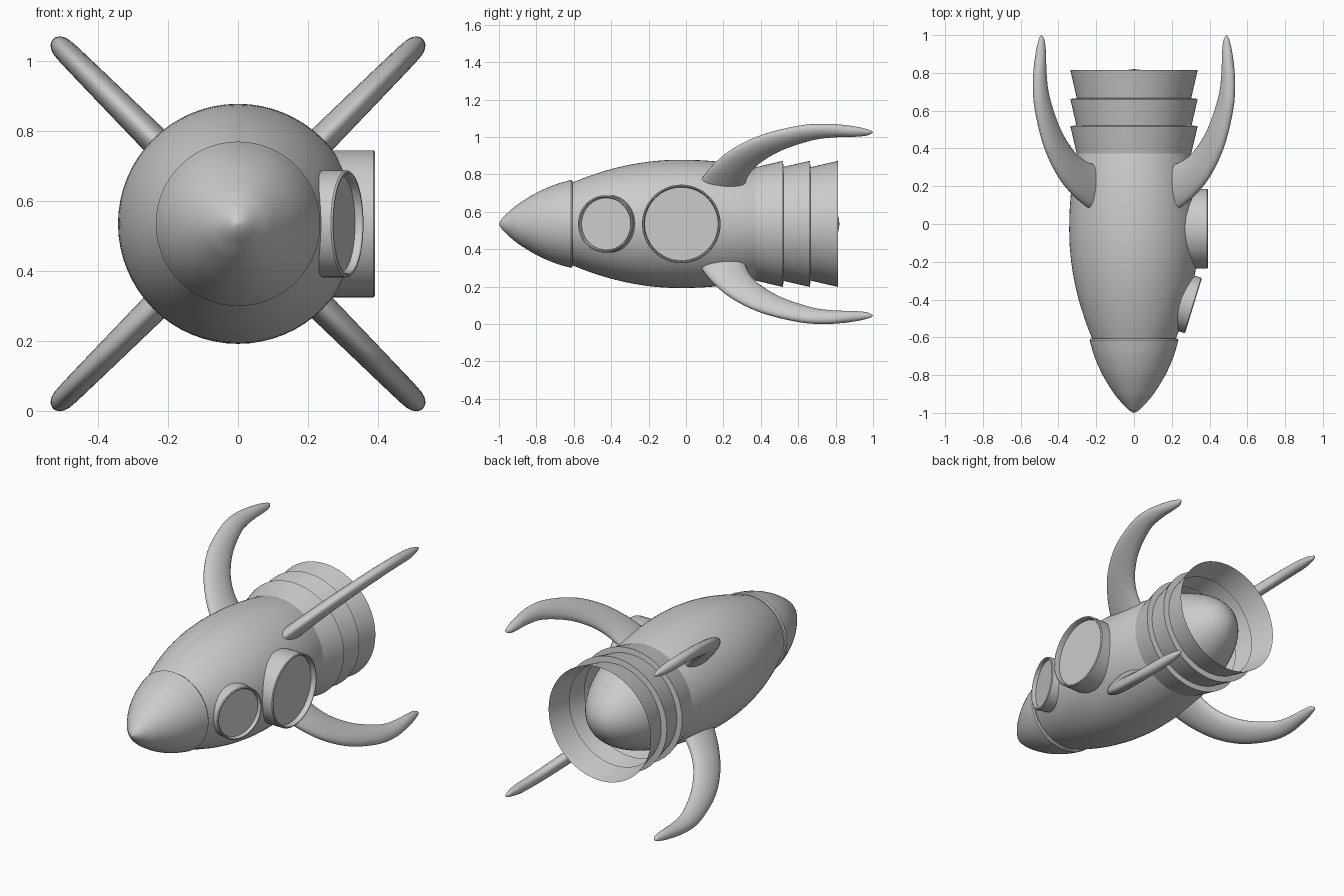
import bpy, bmesh
from math import sin, cos, pi, radians, sqrt
from mathutils import Matrix, Vector

if "Cube" in bpy.data.objects:
    bpy.data.objects.remove(bpy.data.objects["Cube"])

ZC = 0.535  # height of the rocket's long axis


def curve_points(pts, steps=5):
    """Catmull-Rom smoothing through 2D points."""
    p = [Vector(q) for q in pts]
    p = [2 * p[0] - p[1]] + p + [2 * p[-1] - p[-2]]
    out = []
    for i in range(1, len(p) - 2):
        a, b, c, d = p[i - 1:i + 3]
        for s in range(steps):
            t = s / steps
            out.append(0.5 * (2 * b + (c - a) * t + (2 * a - 5 * b + 4 * c - d) * t * t
                              + (3 * b - a - 3 * c + d) * t ** 3))
    return out + [p[-2]]


def loft(name, rings, matrix, angle=30):
    """Skin rings of points; a ring with one point closes to a tip."""
    bm = bmesh.new()
    vs = [[bm.verts.new(co) for co in ring] for ring in rings]
    for a, b in zip(vs, vs[1:]):
        n = max(len(a), len(b))
        for i in range(n):
            j = (i + 1) % n
            if len(a) == 1:
                bm.faces.new((a[0], b[j], b[i]))
            elif len(b) == 1:
                bm.faces.new((a[i], a[j], b[0]))
            else:
                bm.faces.new((a[i], a[j], b[j], b[i]))
    bmesh.ops.recalc_face_normals(bm, faces=bm.faces)
    me = bpy.data.meshes.new(name)
    bm.to_mesh(me)
    bm.free()
    ob = bpy.data.objects.new(name, me)
    bpy.context.collection.objects.link(ob)
    ob.matrix_world = matrix
    bpy.ops.object.select_all(action='DESELECT')
    ob.select_set(True)
    bpy.context.view_layer.objects.active = ob
    bpy.ops.object.shade_smooth_by_angle(angle=radians(angle))
    return ob


def lathe(name, profile, matrix, n=64):
    """Revolve (y, radius) points around the local y axis."""
    rings = []
    for y, r in profile:
        if r < 1e-5:
            rings.append([(0, y, 0)])
        else:
            rings.append([(r * cos(2 * pi * i / n), y, r * sin(2 * pi * i / n))
                          for i in range(n)])
    return loft(name, rings, matrix)


axis = Matrix.Translation((0, 0, ZC))

# Hull: tapered front, elliptical rear that ends as a dome inside the nozzle
front = [(y, 0.343 * (1 - 1.066 * (y + 0.03) ** 2))
         for y in [-0.72 + 0.69 * i / 16 for i in range(16)]]
rear = [(-0.03 + 0.85 * sin(a), 0.343 * cos(a)) for a in [pi / 2 * i / 24 for i in range(25)]]
lathe("hull", front + rear, axis)

# Nose cone with a flat underside
nose = curve_points([(-1, 0), (-0.985, 0.027), (-0.95, 0.062), (-0.9, 0.104),
                     (-0.8, 0.166), (-0.7, 0.21), (-0.615, 0.235)], 4)
lathe("nose_cone", [tuple(p) for p in nose] + [(-0.607, 0.23), (-0.607, 0.15)], axis)

# Flared nozzle rings, open at the back
lathe("nozzle_rings", [(0.372, 0.303), (0.518, 0.337), (0.522, 0.305), (0.662, 0.337),
                       (0.666, 0.303), (0.814, 0.337)], axis)

# Portholes: rim with thin lip and a recessed pane
def porthole(name, centre, tilt, radius, depth, recess):
    m = Matrix.Translation(centre) @ Matrix.Rotation(-pi / 2 - tilt, 4, 'Z')
    inner = radius - 0.012
    lathe(name + "_rim", [(-depth, radius), (-0.005, radius), (0, radius - 0.004),
                          (0, inner + 0.003), (-0.004, inner), (-recess, inner - 0.002)], m)
    lathe(name + "_glass", [(-recess, inner), (-recess, 0)], m)


porthole("large_porthole", (0.392, -0.025, ZC), 0, 0.21, 0.13, 0.03)
porthole("small_porthole", (0.315, -0.432, ZC), radians(17), 0.153, 0.09, 0.022)

# Fins: curved horns given by outer and inner edges as (y, radius)
outer = curve_points([(0.05, 0.25), (0.085, 0.34), (0.15, 0.45), (0.25, 0.563), (0.4, 0.664),
                      (0.6, 0.733), (0.75, 0.747), (0.9, 0.728), (0.965, 0.712), (0.992, 0.703)])
inner = curve_points([(0.31, 0.25), (0.32, 0.32), (0.35, 0.4), (0.41, 0.48), (0.52, 0.567),
                      (0.68, 0.642), (0.8, 0.664), (0.92, 0.669), (0.97, 0.674), (0.992, 0.686)])
rings = []
for k, (o, i) in enumerate(zip(outer, inner)):
    mid, half = (o + i) / 2, (o - i) / 2
    f = k / (len(outer) - 1)
    thick = 0.044 - 0.02 * f
    thick = min(thick, half.length * 0.8)
    rings.append([(thick * sin(a), mid.x + half.x * cos(a), mid.y + half.y * cos(a))
                  for a in [2 * pi * s / 24 for s in range(24)]])
rings.append([(0, 1.0, 0.694)])
for name, deg in (("upper_right", 45), ("lower_right", 135),
                  ("lower_left", 225), ("upper_left", 315)):
    loft(name + "_fin", rings, axis @ Matrix.Rotation(radians(deg), 4, 'Y'), 60)
